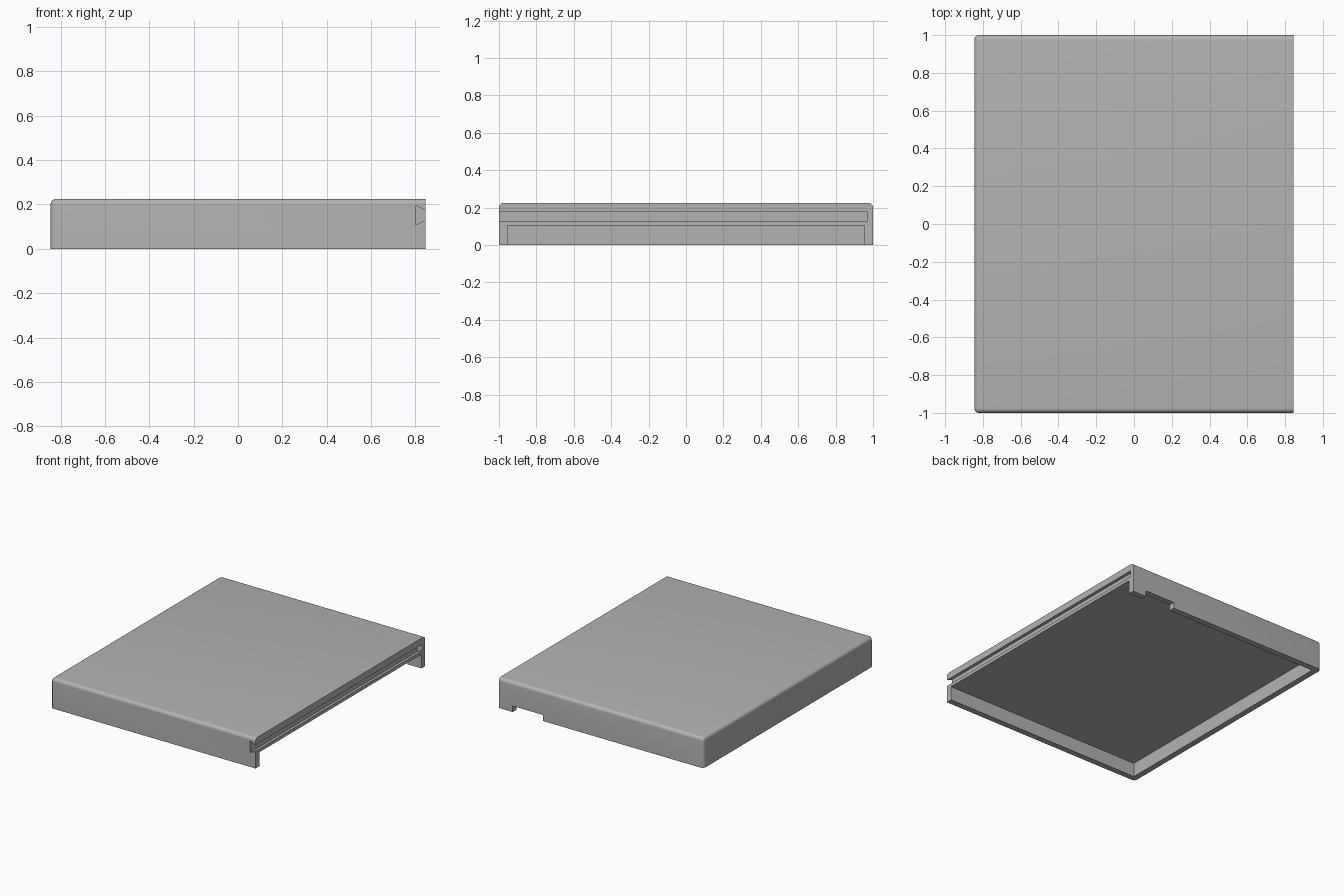
import bpy
import bmesh

cube = bpy.data.objects.get("Cube")
if cube:
    bpy.data.objects.remove(cube, do_unlink=True)

HALF_X, HALF_Y, HEIGHT = 0.845, 1.0, 0.225
WALL, CEILING, ROUND = 0.045, 0.104, 0.025

grey = bpy.data.materials.new("plain grey")
grey.use_nodes = True
colour = (0.45, 0.45, 0.45, 1)
grey.diffuse_color = colour
grey.node_tree.nodes["Principled BSDF"].inputs["Base Color"].default_value = colour


def prism(name, profile, y0, y1):
    """Extrude an x-z profile along y."""
    bm = bmesh.new()
    face = bm.faces.new([bm.verts.new((x, y0, z)) for x, z in profile])
    out = bmesh.ops.extrude_face_region(bm, geom=[face])
    moved = [v for v in out["geom"] if isinstance(v, bmesh.types.BMVert)]
    bmesh.ops.translate(bm, vec=(0, y1 - y0, 0), verts=moved)
    bmesh.ops.recalc_face_normals(bm, faces=bm.faces)
    mesh = bpy.data.meshes.new(name)
    bm.to_mesh(mesh)
    bm.free()
    mesh.materials.append(grey)
    obj = bpy.data.objects.new(name, mesh)
    bpy.context.collection.objects.link(obj)
    return obj


def box(name, x0, x1, y0, y1, z0, z1):
    return prism(name, [(x0, z0), (x1, z0), (x1, z1), (x0, z1)], y0, y1)


# Lid body, rounded everywhere except the flat open end and the bottom rim
lid = box("lid", -HALF_X, HALF_X, -HALF_Y, HALF_Y, 0, HEIGHT)
bm = bmesh.new()
bm.from_mesh(lid.data)
edges = []
for e in bm.edges:
    a, b = (v.co for v in e.verts)
    on_open_end = min(a.x, b.x) > 0
    on_bottom = max(a.z, b.z) < 0.01
    if not on_open_end and not on_bottom:
        edges.append(e)
bmesh.ops.bevel(bm, geom=edges, offset=ROUND, segments=6, profile=0.5,
                affect='EDGES', clamp_overlap=True)
bm.to_mesh(lid.data)
bm.free()

# Underside cavity, dovetail groove in the open end, and notch in the back wall
cutters = [
    box("cavity_cutter", -HALF_X + WALL, HALF_X + 0.1,
        -HALF_Y + WALL, HALF_Y - WALL, -0.1, CEILING),
    prism("groove_cutter",
          [(0.80, 0.108), (HALF_X, 0.128), (0.9, 0.128),
           (0.9, 0.175), (HALF_X, 0.175), (0.80, 0.195)], -1.1, 0.97),
    box("notch_cutter", 0.48, 0.73, 0.9, 1.1, -0.1, 0.045),
]

bpy.ops.object.select_all(action='DESELECT')
lid.select_set(True)
bpy.context.view_layer.objects.active = lid
for cutter in cutters:
    cutter.hide_render = True
    mod = lid.modifiers.new(cutter.name, 'BOOLEAN')
    mod.operation = 'DIFFERENCE'
    mod.solver = 'EXACT'
    mod.object = cutter
    bpy.ops.object.modifier_apply(modifier=mod.name)
    bpy.data.objects.remove(cutter, do_unlink=True)

bpy.ops.object.shade_smooth_by_angle()
